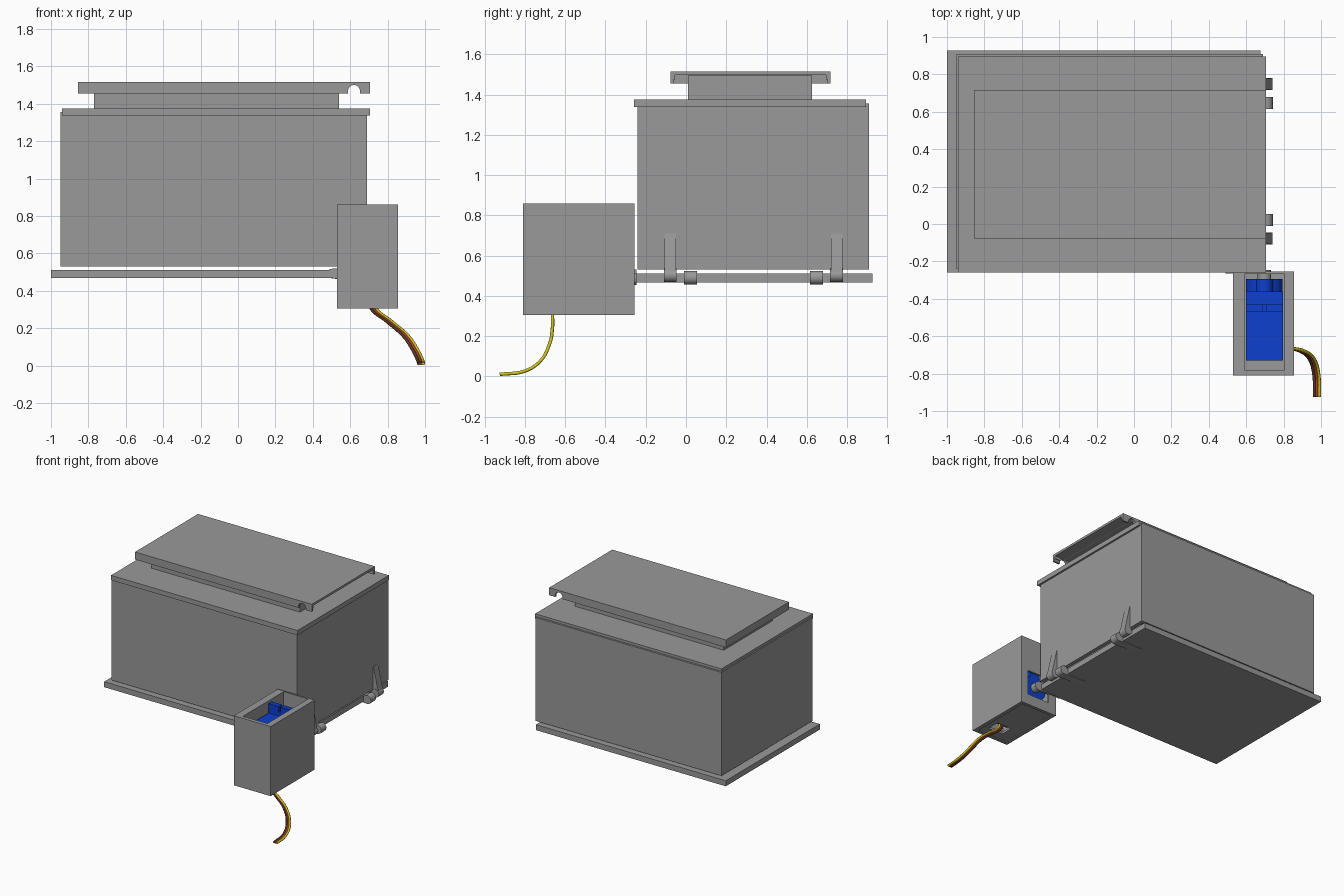
import bpy, bmesh, math
from mathutils import Matrix, Vector

if "Cube" in bpy.data.objects:
    bpy.data.objects.remove(bpy.data.objects["Cube"])


def material(name, rgb):
    m = bpy.data.materials.new(name)
    m.diffuse_color = (*rgb, 1)
    m.use_nodes = True
    m.node_tree.nodes["Principled BSDF"].inputs["Base Color"].default_value = m.diffuse_color
    return m


GREY = material("plain grey", (0.32, 0.32, 0.32))
BLUE = material("servo blue", (0.004, 0.05, 0.62))
YELLOW = material("wire yellow", (0.62, 0.55, 0.01))
RED = material("wire red", (0.40, 0.05, 0.02))
BROWN = material("wire brown", (0.10, 0.04, 0.02))


def finish(name, bm, mat):
    bmesh.ops.recalc_face_normals(bm, faces=bm.faces)
    me = bpy.data.meshes.new(name)
    bm.to_mesh(me)
    bm.free()
    me.materials.append(mat)
    ob = bpy.data.objects.new(name, me)
    bpy.context.collection.objects.link(ob)
    return ob


def box(name, x, y, z, mat=GREY):
    """Box from three (low, high) spans."""
    bm = bmesh.new()
    bmesh.ops.create_cube(bm, size=1)
    for v in bm.verts:
        v.co = Vector([(s[0] + s[1]) / 2 + c * (s[1] - s[0])
                       for c, s in zip(v.co, (x, y, z))])
    return finish(name, bm, mat)


def prism(name, pts, y, mat=GREY):
    """Outline in x-z, extruded along y."""
    bm = bmesh.new()
    f = bm.faces.new([bm.verts.new((p[0], y[0], p[1])) for p in pts])
    r = bmesh.ops.extrude_face_region(bm, geom=[f])
    verts = [v for v in r["geom"] if isinstance(v, bmesh.types.BMVert)]
    bmesh.ops.translate(bm, verts=verts, vec=(0, y[1] - y[0], 0))
    return finish(name, bm, mat)


def rod(name, x, z, r, y, mat=GREY, n=24):
    """Smooth cylinder along y."""
    bm = bmesh.new()
    m = Matrix.Translation((x, sum(y) / 2, z)) @ Matrix.Rotation(math.pi / 2, 4, "X")
    bmesh.ops.create_cone(bm, cap_ends=True, segments=n, radius1=r, radius2=r,
                          depth=y[1] - y[0], matrix=m)
    ob = finish(name, bm, mat)
    select(ob)
    bpy.ops.object.shade_smooth_by_angle()
    return ob


def select(ob):
    bpy.ops.object.select_all(action="DESELECT")
    ob.select_set(True)
    bpy.context.view_layer.objects.active = ob


def cut(ob, *cutters):
    """Subtract the cutters and remove them."""
    select(ob)
    for c in cutters:
        c.hide_render = True
        mod = ob.modifiers.new("cut", "BOOLEAN")
        mod.operation, mod.solver, mod.object = "DIFFERENCE", "EXACT", c
        bpy.ops.object.modifier_apply(modifier=mod.name)
        bpy.data.objects.remove(c)


# Bin body, open at the bottom, with a top plate and a filling neck
body = box("bin_body", (-0.95, 0.69), (-0.24, 0.91), (0.53, 1.355))
cut(body, box("cutter", (-0.92, 0.66), (-0.21, 0.88), (0.4, 1.5)))
top = box("top_plate", (-0.94, 0.705), (-0.258, 0.895), (1.337, 1.375))
cut(top, box("cutter", (-0.74, 0.51), (0.04, 0.595), (1.2, 1.5)))
neck = box("filling_neck", (-0.77, 0.54), (0.01, 0.625), (1.375, 1.495))
cut(neck, box("cutter", (-0.74, 0.51), (0.04, 0.595), (1.2, 1.6)))

# Sliding cover: channel open at the right end, round notch through both lips
cover = box("sliding_cover", (-0.855, 0.705), (-0.077, 0.717), (1.455, 1.515))
cut(cover,
    box("cutter", (-0.835, 0.8), (-0.062, 0.702), (1.4, 1.475)),
    box("cutter", (-0.835, 0.8), (-0.055, 0.695), (1.47, 1.497)),
    rod("cutter", 0.62, 1.468, 0.032, (-0.2, 0.85)),
    box("cutter", (0.588, 0.652), (-0.2, 0.85), (1.4, 1.468)))

# Trap door under the bin
box("trap_door", (-1.0, 0.675), (-0.258, 0.927), (0.467, 0.511))

# Hinges: tapered leaf and knuckle on the bin, knuckle and leaf on the door
for y_bin, y_door in ((-0.078, 0.022), (0.748, 0.648)):
    span = (y_bin - 0.032, y_bin + 0.032)
    prism("hinge_leaf_bin", [(0.685, 0.71), (0.692, 0.71), (0.738, 0.505),
                             (0.69, 0.505)], (span[0] + 0.003, span[1] - 0.003))
    rod("hinge_knuckle_bin", 0.708, 0.502, 0.033, span)
    span = (y_door - 0.032, y_door + 0.032)
    prism("hinge_leaf_door", [(0.5, 0.468), (0.5, 0.465), (0.705, 0.457),
                              (0.705, 0.511), (0.66, 0.511)], span)
    rod("hinge_knuckle_door", 0.708, 0.49, 0.034, span)

# Servo housing: open top, window for the shaft, cable hole in the floor
housing = box("servo_housing", (0.53, 0.855), (-0.81, -0.255), (0.305, 0.86))
cut(housing,
    box("cutter", (0.59, 0.805), (-0.78, -0.267), (0.33, 1.0)),
    box("cutter", (0.60, 0.795), (-0.4, -0.2), (0.39, 0.59)),
    box("cutter", (0.56, 0.825), (-0.785, -0.28), (0.29, 0.312)),
    box("cutter", (0.65, 0.78), (-0.72, -0.62), (0.2, 0.36)))

# Servo lying on its side, shaft towards the bin
box("servo_case", (0.598, 0.796), (-0.73, -0.36), (0.39, 0.77), BLUE)
flange = box("servo_flange", (0.598, 0.796), (-0.47, -0.43), (0.332, 0.845), BLUE)
cut(flange, box("cutter", (0.688, 0.706), (-0.5, -0.4), (0.80, 0.9)))
rod("servo_gear_tower", 0.697, 0.49, 0.098, (-0.365, -0.295), BLUE, 32)
rod("servo_small_tower", 0.697, 0.60, 0.045, (-0.365, -0.295), BLUE)
rod("servo_shaft", 0.697, 0.49, 0.036, (-0.30, -0.245))

# Tapered horn on the shaft
prism("servo_horn", [(0.49, 0.468), (0.70, 0.455), (0.73, 0.475), (0.73, 0.51),
                     (0.70, 0.53), (0.49, 0.517)], (-0.264, -0.245))

# Three-wire cable dropping out of the floor and bending forward
path = [(0.69, -0.663, 0.40), (0.725, -0.663, 0.305), (0.81, -0.664, 0.235),
        (0.90, -0.68, 0.155), (0.952, -0.725, 0.075), (0.974, -0.80, 0.027),
        (0.978, -0.925, 0.01)]
for name, mat, dx in (("brown", BROWN, -0.0135), ("red", RED, 0),
                      ("yellow", YELLOW, 0.0135)):
    cu = bpy.data.curves.new("wire_" + name, "CURVE")
    cu.dimensions = "3D"
    cu.bevel_depth, cu.bevel_resolution, cu.use_fill_caps = 0.0085, 2, True
    sp = cu.splines.new("BEZIER")
    sp.bezier_points.add(len(path) - 1)
    for bp, p in zip(sp.bezier_points, path):
        bp.co = (p[0] + dx, p[1], p[2])
        bp.handle_left_type = bp.handle_right_type = "AUTO"
    cu.materials.append(mat)
    ob = bpy.data.objects.new("wire_" + name, cu)
    bpy.context.collection.objects.link(ob)
    select(ob)
    bpy.ops.object.convert(target="MESH")
